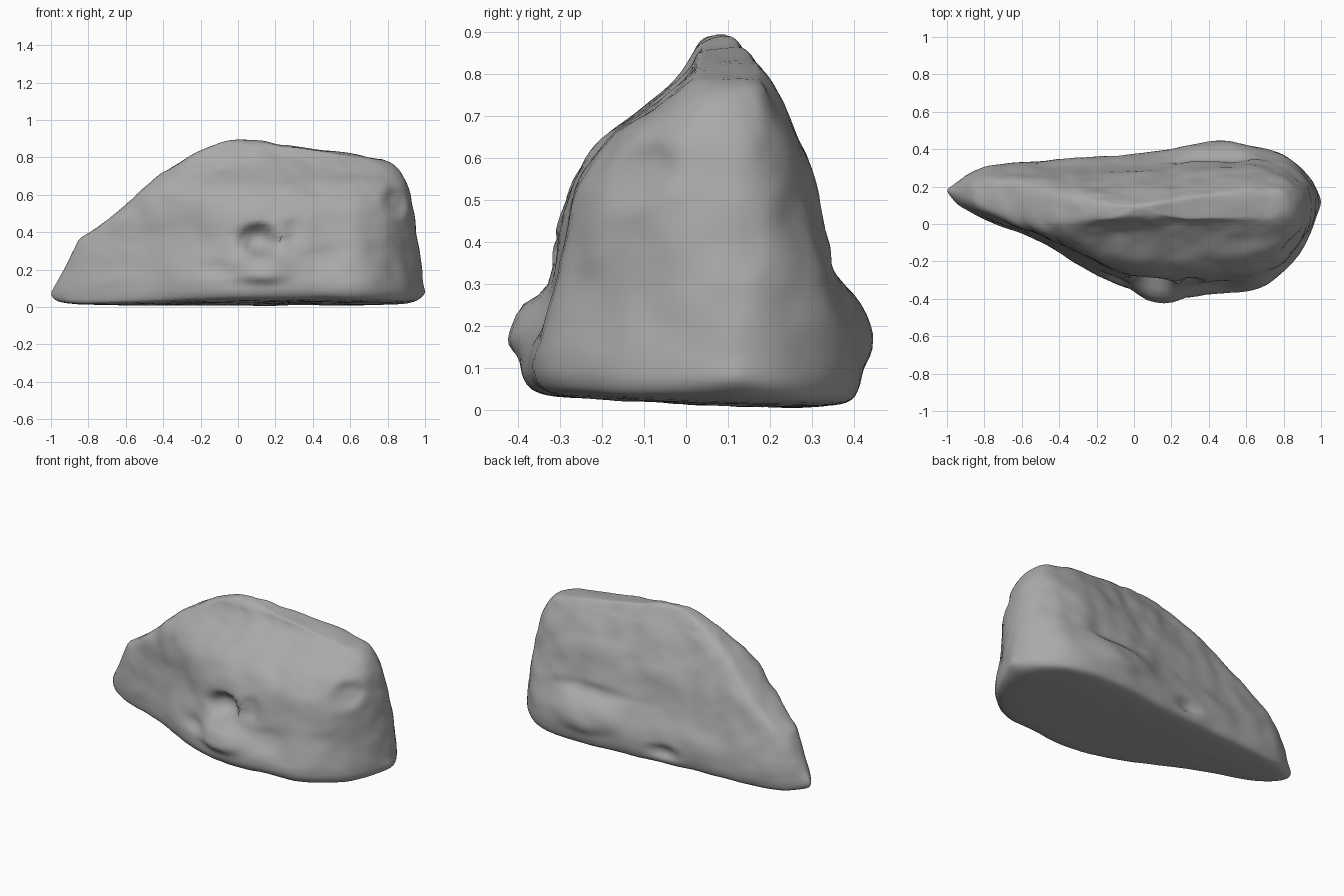
import bpy, bmesh, math
from mathutils import Vector, noise

if "Cube" in bpy.data.objects:
    bpy.data.objects.remove(bpy.data.objects["Cube"])

SIDES = 128

# Plan outline of the foot of the rock and the line of its crest: (x, y)
FRONT = [(-1, .15), (-.95, .09), (-.75, 0), (-.5, -.1), (-.3, -.22), (-.1, -.34), (.1, -.41),
         (.4, -.4), (.65, -.38), (.8, -.29), (.9, -.18), (.96, -.06), (1, .06)]
BACK = [(-1, .21), (-.9, .28), (-.8, .32), (-.5, .35), (0, .38), (.4, .43),
        (.65, .43), (.8, .39), (.9, .32), (.96, .26), (1, .19)]
CREST = [(-1, .18), (-.75, .1), (-.5, .06), (-.2, .07), (.1, .09), (.7, .11), (1, .12)]

# Height layers: z, left end, right end, front depth factor, back depth factor
LAYERS = [(.01, -.03, .03, .03, .03), (.008, -.5, .5, .5, .5), (.012, -.9, .88, .84, .84),
          (.03, -.98, .96, .93, .93), (.07, -1.01, 1.01, .97, .97), (.13, -.97, .995, .97, .98),
          (.2, -.93, .985, .92, .94), (.3, -.88, .97, .83, .82), (.37, -.85, .955, .81, .74),
          (.45, -.73, .945, .79, .68), (.53, -.61, .935, .75, .63), (.6, -.54, .925, .67, .55),
          (.66, -.47, .905, .56, .46), (.72, -.41, .875, .38, .38), (.77, -.33, .83, .26, .31),
          (.8, -.28, .76, .2, .25), (.83, -.22, .52, .16, .19), (.86, -.15, .26, .14, .13),
          (.885, -.09, .15, .09, .07), (.893, .01, .05, .01, .01)]

# Local hollows and ledges on the front (+1) or back (-1):
# centre x, centre z, radius x, radius z, push along y, side
DENTS = [(.11, .36, .09, .07, .1, 1), (.13, .2, .15, .08, -.05, 1), (.3, .4, .05, .07, .03, 1),
         (.45, .25, .1, .06, .02, 1), (-.08, .2, .08, .04, .02, 1), (.84, .56, .06, .07, .04, 1),
         (.42, .2, .2, .08, .025, -1), (.4, .34, .25, .04, -.015, -1), (-.1, .1, .08, .04, -.03, -1)]


def sample(table, x):
    """Linear lookup in a table of (x, y)."""
    for (x0, y0), (x1, y1) in zip(table, table[1:]):
        if x <= x1:
            return y0 + (y1 - y0) * max(0, (x - x0) / (x1 - x0))
    return table[-1][1]


def ring(layer):
    """Points of one horizontal contour with blunt, rounded ends."""
    z, left, right, front, back = layer
    points = []
    for i in range(SIDES):
        a = math.tau * i / SIDES
        x = left + (right - left) * (1 - math.cos(a)) / 2
        # first half runs along the front, second half along the back
        edge, k = (FRONT, front) if i <= SIDES / 2 else (BACK, back)
        spine = sample(CREST, x)
        blunt = math.tanh(3.5 * abs(math.sin(a)))
        points.append(Vector((x, spine + (sample(edge, x) - spine) * k * blunt, z)))
    return points


def stacked_layers(steps):
    for a, b in zip(LAYERS, LAYERS[1:]):
        for s in range(steps):
            yield [p + (q - p) * s / steps for p, q in zip(a, b)]
    yield LAYERS[-1]


# Rock body lofted from the contours
bm = bmesh.new()
rings = [[bm.verts.new(p) for p in ring(l)] for l in stacked_layers(4)]
for lower, upper in zip(rings, rings[1:]):
    for i in range(SIDES):
        j = (i + 1) % SIDES
        bm.faces.new((lower[i], lower[j], upper[j], upper[i]))
bm.faces.new(rings[0][::-1])
bm.faces.new(rings[-1])
for _ in range(6):
    bmesh.ops.smooth_vert(bm, verts=bm.verts, factor=0.5,
                          use_axis_x=True, use_axis_y=True, use_axis_z=True)

# Hollows and ledges, and the underside rising a little to the front
for v in bm.verts:
    x, y, z = v.co
    offset = y - sample(CREST, x)
    for cx, cz, rx, rz, push, side in DENTS:
        if offset * side < 0:
            d = ((x - cx) / rx) ** 2 + ((z - cz) / rz) ** 2
            v.co.y += push * min(1, abs(offset) / .15) * math.exp(-d * d)
    v.co.z += .05 * max(0, .15 - y) * max(0, 1 - z / .2)

# Weathered surface
bm.normal_update()
for v in bm.verts:
    p = v.co.copy()
    wave = .014 * noise.noise(p * 4) + .009 * noise.noise(p * 9) + .002 * noise.noise(p * 22)
    v.co += v.normal * wave * min(1, .3 + p.z * 3)
bmesh.ops.recalc_face_normals(bm, faces=bm.faces)

mesh = bpy.data.meshes.new("boulder")
bm.to_mesh(mesh)
bm.free()
boulder = bpy.data.objects.new("boulder", mesh)
bpy.context.collection.objects.link(boulder)

# Stone colour
stone = bpy.data.materials.new("grey stone")
stone.use_nodes = True
colour = (.4, .4, .4, 1)
stone.diffuse_color = colour
stone.node_tree.nodes["Principled BSDF"].inputs["Base Color"].default_value = colour
mesh.materials.append(stone)

bpy.context.view_layer.objects.active = boulder
boulder.select_set(True)
bpy.ops.object.shade_smooth_by_angle(angle=math.radians(50))
